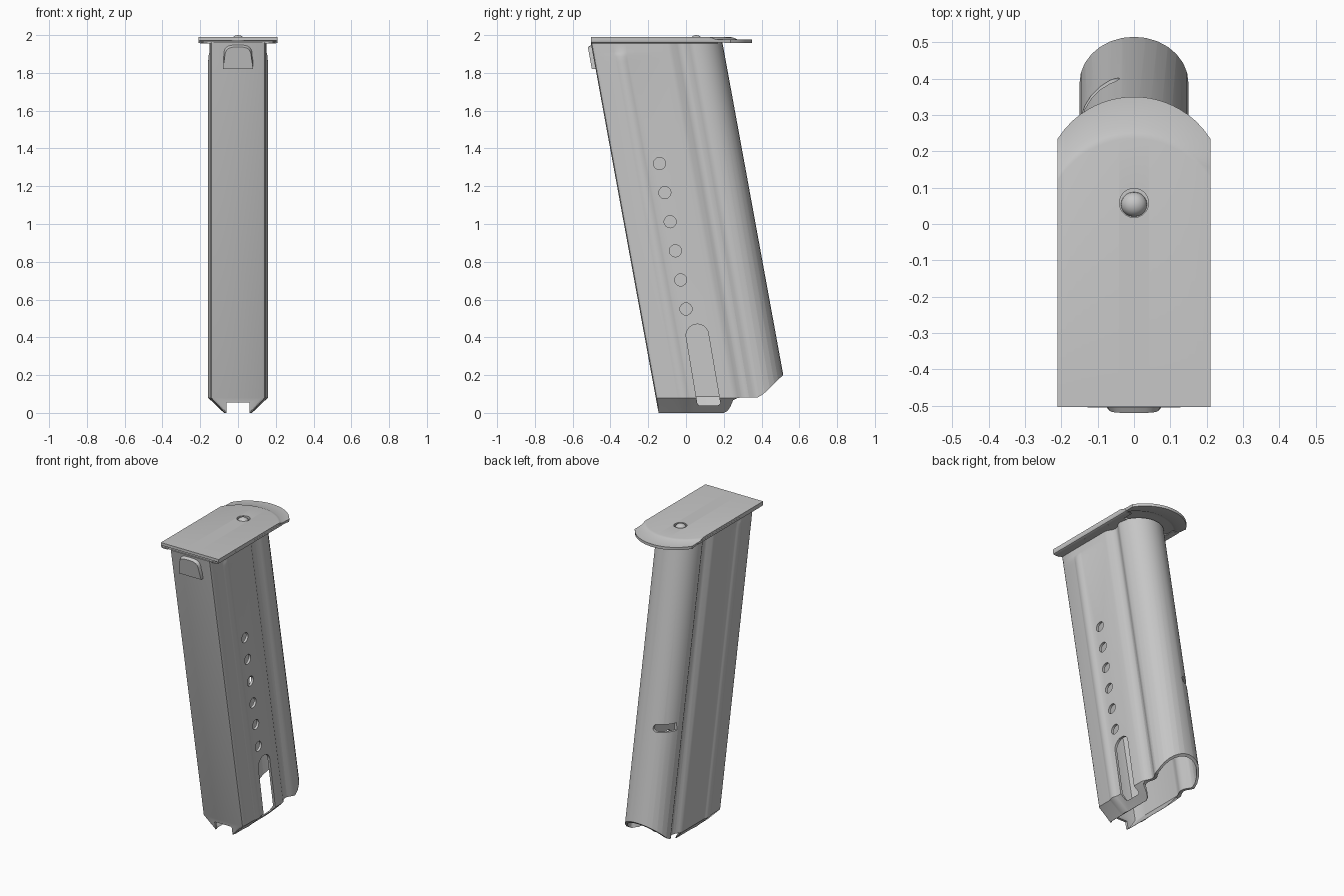
import bpy, bmesh, math
from mathutils import Matrix, Vector

if "Cube" in bpy.data.objects:
    bpy.data.objects.remove(bpy.data.objects["Cube"])

TOP = 1.96
LEAN = 0.183

steel = bpy.data.materials.new("grey steel")
steel.use_nodes = True
GREY = (0.57, 0.57, 0.57, 1)
steel.diffuse_color = GREY
steel.node_tree.nodes["Principled BSDF"].inputs["Base Color"].default_value = GREY


def lean(y, z):
    return y + LEAN * (TOP - z)


def make(name, bm):
    mesh = bpy.data.meshes.new(name)
    bm.to_mesh(mesh)
    bm.free()
    ob = bpy.data.objects.new(name, mesh)
    bpy.context.collection.objects.link(ob)
    mesh.materials.append(steel)
    return ob


def loft(name, rows, solid=False):
    """Skin over rows of points; a solid is a closed, capped tube."""
    bm = bmesh.new()
    rings = [[bm.verts.new(p) for p in row] for row in rows]
    n = len(rows[0])
    for a, b in zip(rings, rings[1:]):
        for i in range(n if solid else n - 1):
            j = (i + 1) % n
            bm.faces.new((a[i], a[j], b[j], b[i]))
    if solid:
        bm.faces.new(rings[-1])
        bm.faces.new(rings[0][::-1])
        bmesh.ops.triangulate(bm, faces=bm.faces)
        bmesh.ops.recalc_face_normals(bm, faces=bm.faces)
    return make(name, bm)


def prism(name, outline, start, depth):
    """Closed solid from an outline of 3D points pushed along a vector."""
    base = [Vector(p) + Vector(start) for p in outline]
    return loft(name, [base, [p + Vector(depth) for p in base]], solid=True)


def box(name, lo, hi):
    pts = [(lo[0], lo[1], 0), (hi[0], lo[1], 0), (hi[0], hi[1], 0), (lo[0], hi[1], 0)]
    return prism(name, pts, (0, 0, lo[2]), (0, 0, hi[2] - lo[2]))


def circle(r, n=24, start=0, turn=math.tau):
    return [(r * math.cos(start + turn * i / n), r * math.sin(start + turn * i / n)) for i in range(n)]


def apply(ob, kind, **settings):
    mod = ob.modifiers.new(kind, kind)
    for key, value in settings.items():
        setattr(mod, key, value)
    bpy.context.view_layer.objects.active = ob
    bpy.ops.object.modifier_apply(modifier=mod.name)


def cut(ob, cutter):
    apply(ob, "BOOLEAN", operation="DIFFERENCE", solver="EXACT", object=cutter)
    bpy.data.objects.remove(cutter)


def smooth(ob, angle=35):
    bpy.ops.object.select_all(action="DESELECT")
    ob.select_set(True)
    bpy.context.view_layer.objects.active = ob
    bpy.ops.object.shade_smooth_by_angle(angle=math.radians(angle))


# Horizontal section of the sheet metal body
W = 0.149


def section(rib):
    half = [(0.128, -0.504), (0.141, -0.499), (W, -0.485)]
    for k in range(9):                       # pressed rib
        t = k / 8
        half.append((W + 0.009 * rib * math.sin(math.pi * t), -0.357 + 0.036 * (2 * t - 1)))
    half += [(W, -0.10), (0.145, -0.08), (0.128, -0.05), (0.121, -0.03),
             (0.124, -0.01), (0.14, 0.015), (0.148, 0.03)]
    half += [(a, 0.043 + b) for a, b in circle(0.15, 7, 0, math.pi / 2)]
    return half + [(0, 0.193)] + [(-x, y) for x, y in reversed(half)]


def inset(points, t):
    """Move a counter-clockwise outline inward by the sheet thickness."""
    pts = [Vector(p) for p in points]
    out = []
    for i, p in enumerate(pts):
        a = (p - pts[i - 1]).normalized()
        b = (pts[(i + 1) % len(pts)] - p).normalized()
        n = Vector((-a.y - b.y, a.x + b.x)).normalized()
        out.append(p + n * t / n.dot(Vector((-a.y, a.x))))
    return out


def row(points, z, narrow=1.0):
    return [(x * narrow, lean(y, z), z) for x, y in points]


body = loft("magazine_body", [row(section(rib), z, narrow) for z, narrow, rib in [
    (0, 0.47, 1), (0.08, 1, 1), (1.86, 1, 1), (1.885, 1, 0.85),
    (1.903, 1, 0.5), (1.912, 1, 0), (TOP, 1, 0)]], solid=True)
hollow = inset(section(0), 0.016)
cut(body, loft("hollow_cutter", [row(hollow, z, narrow) for z, narrow in [
    (-0.02, 0.4), (0.087, 1), (1.945, 1)]], solid=True))

# Stepped mouth and front notch
mouth = [(0.72, 0.4), (0.41, 0.1), (0.38, 0.082), (0.275, 0.08), (0.25, 0.068),
         (0.236, 0.035), (0.22, 0.01), (0.19, -0.005), (0.19, -0.1), (0.72, -0.1)]
cut(body, prism("mouth_cutter", [(0, y, z) for y, z in mouth], (-0.4, 0, 0), (0.8, 0, 0)))
cut(body, box("notch_cutter", (-0.062, -0.4, -0.1), (0.062, 0.3, 0.055)))

# Round sight holes on one side
for k in range(6):
    z = 0.55 + 0.154 * k
    ring = [(0, a, b) for a, b in circle(0.032)]
    cut(body, prism("hole_cutter", ring, (0.06, -0.028 * k, z), (0.2, 0, 0)))

# Long catch slot below the holes
arch = [(0, 0.06 + a, 0.41 + b) for a, b in circle(0.06, 12, 0, math.pi)]
arch += [(0, 0.0, 0.41), (0, 0.06, 0.05), (0, 0.07, 0.04), (0, 0.17, 0.04), (0, 0.182, 0.05)]
cut(body, prism("slot_cutter", arch, (0.05, 0, 0), (0.2, 0, 0)))

# Cross slot in the rounded spine
spine = [(-0.3, 0, -0.025), (-0.3, 0, 0.025)]
spine += [(-0.065 + a, 0, b) for a, b in reversed(circle(0.025, 8, -math.pi / 2, math.pi))]
cut(body, prism("spine_slot_cutter", spine, (0, 0.3, 0.795), (0, 0.4, 0)))
smooth(body)

# Floor plate with a curved, stepped down lip
R = 0.249
xs = [-0.21 + 0.42 * k / 20 for k in range(21)]


def lip(x):
    return 0.35 - R + math.sqrt(R * R - x * x)


plate = loft("floor_plate", [
    [(x, -0.503, 1.99) for x in xs],
    [(x, lip(x) - 0.115, 1.99) for x in xs],
    [(x, lip(x) - 0.1, 1.987) for x in xs],
    [(x, lip(x) - 0.08, 1.978) for x in xs],
    [(x, lip(x), 1.976) for x in xs]])
apply(plate, "SOLIDIFY", thickness=0.018, offset=-1)
ring = [(a, b, 0) for a, b in circle(0.04)]
cut(plate, prism("plate_hole_cutter", ring, (0, 0.058, 1.9), (0, 0, 0.2)))
smooth(plate)

# Rolled rails under the plate edges
curl = [(0.162, 1.959), (0.198, 1.959), (0.204, 1.962), (0.207, 1.968), (0.207, 1.976)]
for side, label in ((1, "left"), (-1, "right")):
    rail = loft(label + "_plate_rail", [[(side * x, y, z) for x, z in curl] for y in (-0.503, 0.17)])
    apply(rail, "SOLIDIFY", thickness=0.006, offset=0)
    smooth(rail)

# Body flange held by the rails
box("body_flange", (-0.185, -0.495, 1.956), (0.185, 0.1, 1.969))

# Retaining button in the plate hole
bm = bmesh.new()
bmesh.ops.create_uvsphere(bm, u_segments=20, v_segments=10, radius=1,
                          matrix=Matrix.Translation((0, 0.054, 1.97)) @ Matrix.Diagonal((0.036, 0.034, 0.03, 1)))
smooth(make("retaining_button", bm))

# Arched tab on the front
tab = [(-0.08, 0, 1.82), (0.08, 0, 1.82)]
tab += [(0.08 * math.copysign(abs(a) ** 0.6, a), 0, 1.89 + 0.065 * max(0, b) ** 0.6)
        for a, b in circle(1, 12, 0, math.pi) + [(-1, 0)]]
front_tab = prism("front_tab", tab, (0, 0, 0), (0, -0.04, 0))
for v in front_tab.data.vertices:
    outer = v.co.y < -0.02
    if outer and v.co.z > 1.88:              # soften the arched top
        v.co.x *= 0.87
        v.co.z -= 0.018
    v.co.y = lean(-0.524 if outer else -0.49, v.co.z)
smooth(front_tab)
